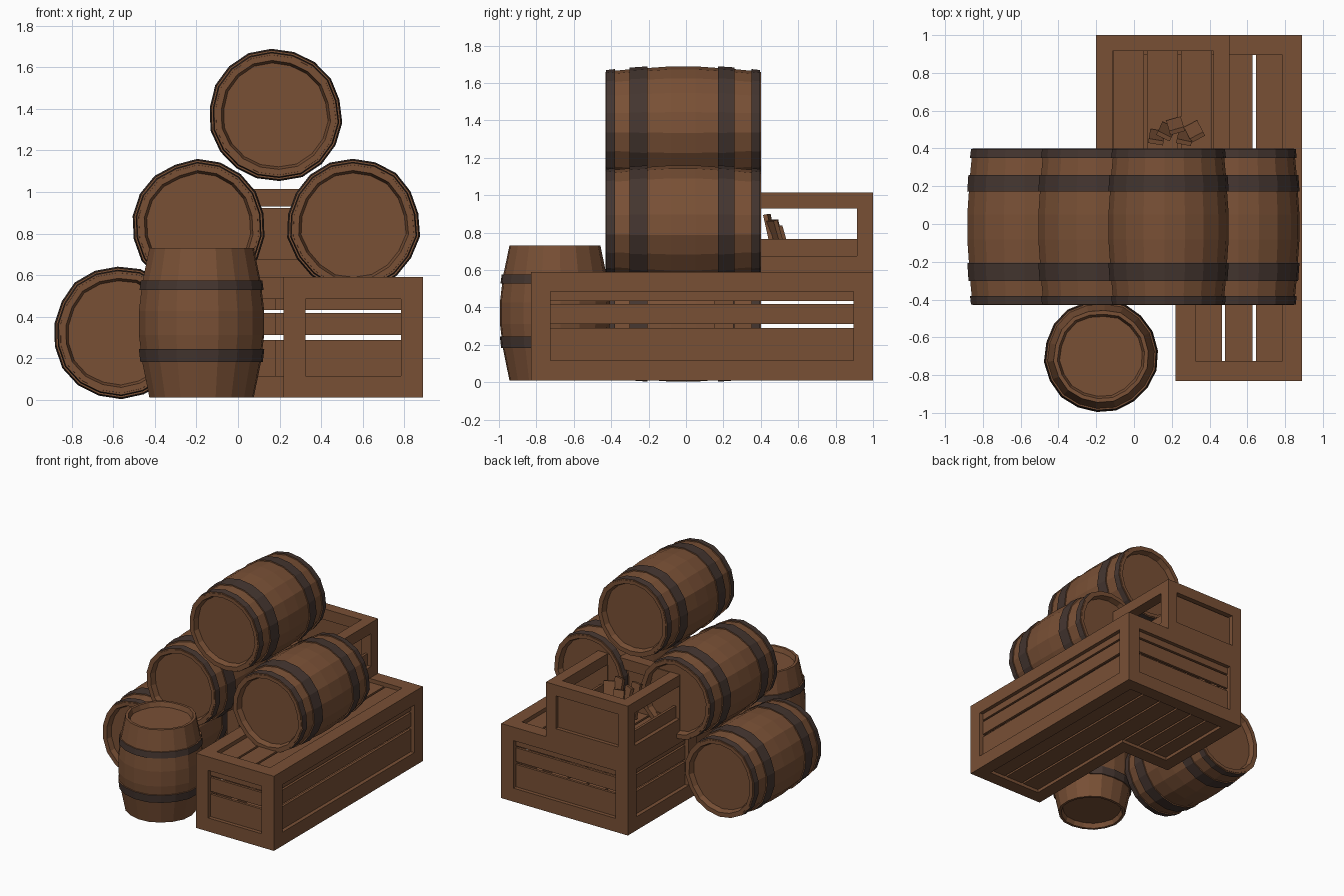
import bpy, bmesh, math, random
from mathutils import Matrix, Vector

if "Cube" in bpy.data.objects:
    bpy.data.objects.remove(bpy.data.objects["Cube"])

random.seed(4)


def material(name, color):
    m = bpy.data.materials.new(name)
    m.diffuse_color = (*color, 1)
    m.use_nodes = True
    m.node_tree.nodes["Principled BSDF"].inputs["Base Color"].default_value = m.diffuse_color
    return m


WOOD = material("brown wood", (0.19, 0.08, 0.036))
IRON = material("dark hoop", (0.058, 0.036, 0.029))


def finish(name, bm, mats):
    bmesh.ops.recalc_face_normals(bm, faces=bm.faces)
    me = bpy.data.meshes.new(name)
    bm.to_mesh(me)
    bm.free()
    for m in mats:
        me.materials.append(m)
    ob = bpy.data.objects.new(name, me)
    bpy.context.collection.objects.link(ob)
    return ob


def box(bm, a, b, rot=None):
    """Box between two corners, optionally turned about its centre."""
    a, b = Vector(a), Vector(b)
    size = [max(abs(v), 1e-4) for v in (b - a)]
    mat = Matrix.Translation((a + b) / 2) @ (rot or Matrix()) @ Matrix.Diagonal((*size, 1))
    bmesh.ops.create_cube(bm, size=1, matrix=mat)


# ---------- barrels ----------
def barrel(name, loc, length, r_end, r_mid, hoops, lying=True, spin=0.0, sides=18):
    """Bulging lathe with raised hoops and recessed heads; hoops are (from, to) fractions."""
    def radius(t):
        return r_mid - (r_mid - r_end) * (2 * t - 1) ** 2

    # profile points: (t, radius, is the band after this point iron)
    r_in = r_end * 0.85
    prof = [(0.05, 0.0, 0), (0.05, r_in, 0), (0.0, r_in + 0.012, 0)]
    stops = [(0.0, r_end - 0.006, 0)]
    for a, b in hoops:
        for t, iron, lift in ((a, 0, 0), (a, 1, 0.009), (b, 0, 0.009), (b, 0, 0)):
            stops.append((t, radius(t) - 0.006 + lift, iron))
    stops += [(t, radius(t) - 0.002, 0) for t in (0.42, 0.58)]
    stops.append((1.0, r_end - 0.006, 0))
    stops.sort(key=lambda s: s[0])
    prof += stops + [(1.0, r_in + 0.012, 0), (0.95, r_in, 0), (0.95, 0.0, 0)]

    bm = bmesh.new()
    wobble = [random.uniform(-0.006, 0.004) for _ in range(sides)]
    rings = []
    for t, r, _ in prof:
        z = (t - 0.5) * length
        if r == 0:
            rings.append([bm.verts.new((0, 0, z))] * sides)
            continue
        ring = []
        for i in range(sides):
            ang = 2 * math.pi * i / sides + spin
            rr = r + wobble[i]
            ring.append(bm.verts.new((rr * math.cos(ang), rr * math.sin(ang), z)))
        rings.append(ring)
    for k in range(len(rings) - 1):
        for i in range(sides):
            j = (i + 1) % sides
            quad = [rings[k][i], rings[k][j], rings[k + 1][j], rings[k + 1][i]]
            f = bm.faces.new(list(dict.fromkeys(quad)))
            f.material_index = prof[k][2]
    rot = Matrix.Rotation(math.pi / 2, 4, 'X') if lying else Matrix()
    bm.transform(Matrix.Translation(loc) @ rot)
    finish(name, bm, [WOOD, IRON])


LYING_HOOPS = [(0.004, 0.06), (0.17, 0.275), (0.73, 0.845), (0.94, 0.996)]
for name, x, z in (("top_barrel", 0.18, 1.37), ("left_barrel", -0.19, 0.835),
                   ("right_barrel", 0.555, 0.84), ("ground_barrel", -0.57, 0.322)):
    barrel(name, (x, -0.015, z), 0.83, 0.298, 0.324, LYING_HOOPS, spin=random.random())
barrel("upright_barrel", (-0.175, -0.70, 0.37), 0.72, 0.255, 0.303,
       [(0.24, 0.325), (0.72, 0.785)], lying=False, spin=0.1)


# ---------- crates ----------
FULL = [(0, 0.47), (0.53, 0.82), (0.86, 1)]
LOW = [(0, 0.36)]
WHOLE = [(0, 0.97)]


def crate(name, outline, z0, z1, w, panels, decks):
    """Framed crate on a right-angled outline (counter-clockwise), with slatted recessed panels."""
    frame, slats = bmesh.new(), bmesh.new()
    pts = [Vector(p) for p in outline]
    n = len(pts)

    def inward(i):
        d = (pts[(i + 1) % n] - pts[i]).normalized()
        return Vector((-d.y, d.x))

    for i in range(n):
        p, q, nrm = pts[i], pts[(i + 1) % n], inward(i)
        # corner post
        c = p + (nrm + inward(i - 1)) * w
        box(frame, (*p, z0), (*c, z1))
        # bottom and top rails
        e = q + nrm * w
        box(frame, (*p, z0), (*e, z0 + w))
        box(frame, (*p, z1 - w), (*e, z1))
        # side planks
        a, b = p + nrm * 0.03, q + nrm * 0.05
        d = (q - p).normalized() * 0.04
        lo, hi = z0 + w, z1 - w
        for s, t in panels[i]:
            box(slats, (*(a + d), lo + (hi - lo) * s), (*(b - d), lo + (hi - lo) * t))
    # floor and lid planks: (x0, y0, x1, y1, z)
    for x0, y0, x1, y1, z in decks:
        step = (x1 - x0) / 3
        for k in range(3):
            box(slats, (x0 + step * k + 0.008, y0, z - 0.01),
                (x0 + step * (k + 1) - 0.008, y1, z + 0.01))
    finish(name + "_frame", frame, [WOOD])
    finish(name + "_planks", slats, [WOOD])


YB = 0.15
lower_decks = []
for z in (0.045, 0.55):
    lower_decks += [(0.31, -0.74, 0.80, 0.91, z), (-0.11, YB + 0.09, 0.31, 0.91, z)]
crate("lower_crate",
      [(0.22, -0.83), (0.89, -0.83), (0.89, 1.0), (-0.20, 1.0), (-0.20, YB), (0.22, YB)],
      0.01, 0.59, 0.105, [FULL] * 6, lower_decks)
crate("upper_crate",
      [(-0.20, 0.28), (0.505, 0.28), (0.505, 1.0), (-0.20, 1.0)],
      0.59, 1.015, 0.085, [WHOLE, LOW, WHOLE, LOW],
      [(-0.12, 0.36, 0.42, 0.92, 0.62)])

# ---------- broken boards inside the upper crate ----------
bm = bmesh.new()
for k in range(5):
    x, y = 0.12 + 0.05 * k, 0.46 + 0.03 * (k % 3)
    rot = Matrix.Rotation(random.uniform(-0.5, 0.5), 4, 'Z') @ \
        Matrix.Rotation(random.uniform(0.2, 0.45), 4, 'X')
    box(bm, (x - 0.04, y - 0.012, 0.64), (x + 0.04, y + 0.012, 0.90 - 0.03 * (k % 3)), rot)
finish("broken_boards", bm, [WOOD])
